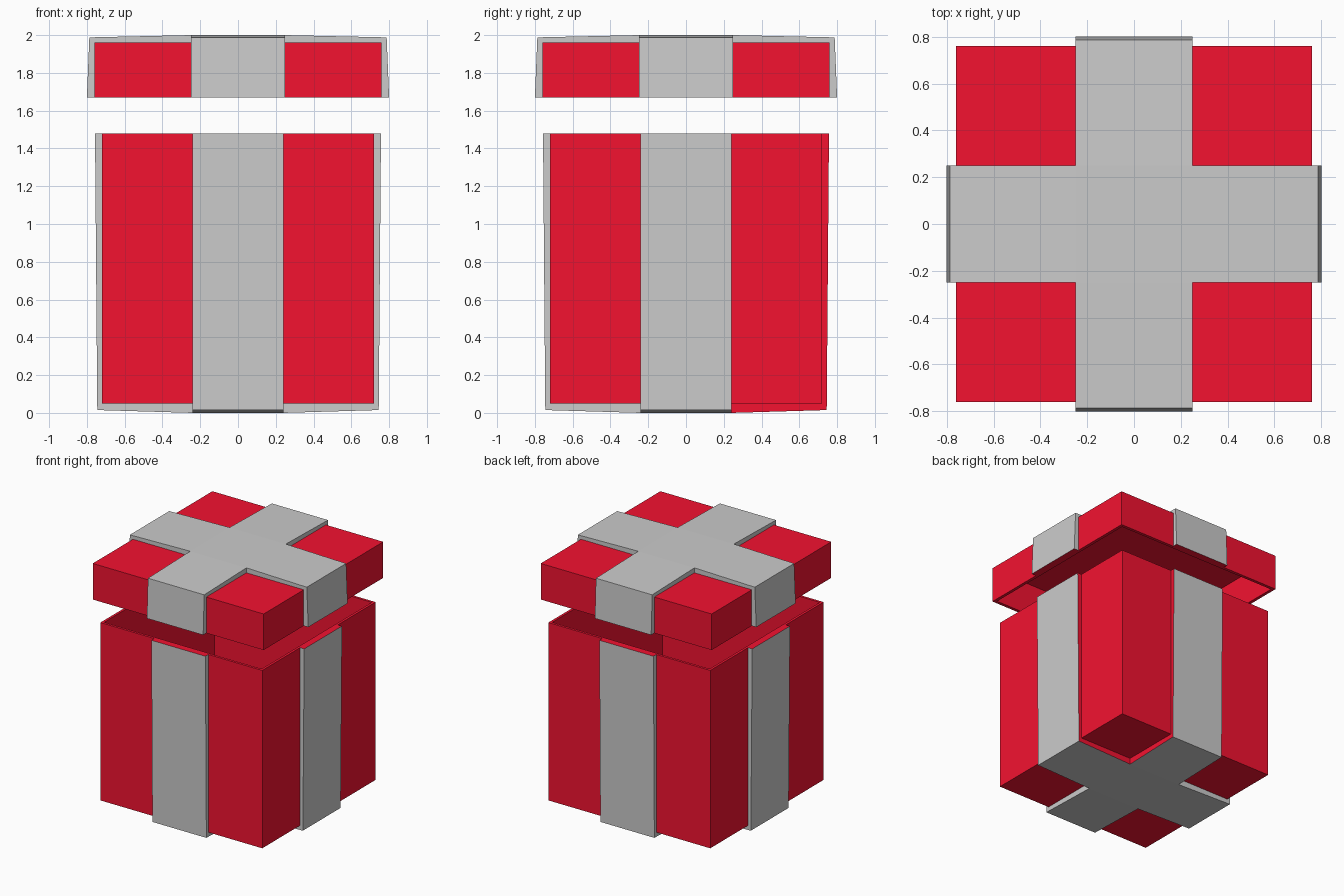
import bpy
import bmesh
from mathutils import Matrix, Vector

if "Cube" in bpy.data.objects:
    bpy.data.objects.remove(bpy.data.objects["Cube"])

RED, GREY = 0, 1
red_mat = bpy.data.materials.new("red_card")
red_mat.diffuse_color = (0.9, 0.006, 0.03, 1.0)
red_mat.use_nodes = True
red_mat.node_tree.nodes["Principled BSDF"].inputs["Base Color"].default_value = red_mat.diffuse_color


def emit(bm, keep, name, mat):
    """Make an object from the faces tagged with one colour."""
    part = bm.copy()
    bmesh.ops.delete(part, geom=[f for f in part.faces if f.material_index != keep],
                     context='FACES')
    for f in part.faces:
        f.material_index = 0
    mesh = bpy.data.meshes.new(name)
    part.to_mesh(mesh)
    part.free()
    obj = bpy.data.objects.new(name, mesh)
    bpy.context.collection.objects.link(obj)
    if mat:
        mesh.materials.append(mat)


def open_box(name, a, h, r_rim, r_cap, inner, rim, cap, edge, centre, floor, red_sides=()):
    """Hollow box with a raised ribbon cross; one quarter is built four times."""
    bm = bmesh.new()

    for k in range(4):
        turn = Matrix.Rotation(k * 1.5707963267948966, 3, 'Z')

        def face(col, *pts):
            f = bm.faces.new([bm.verts.new(turn @ Vector(p)) for p in pts])
            f.material_index = col

        # red corner block: closed end and two outer walls
        face(RED, (h, h, cap), (a, h, cap), (a, a, cap), (h, a, cap))
        face(RED, (a, h, rim), (a, a, rim), (a, a, cap), (a, h, cap))
        face(RED, (a, a, rim), (h, a, rim), (h, a, cap), (a, a, cap))
        # ribbon arm: outer strip and end strip
        face(GREY, (r_rim, -h, rim), (r_rim, h, rim), (r_cap, h, edge), (r_cap, -h, edge))
        face(GREY, (h, -h, centre), (r_cap, -h, edge), (r_cap, h, edge), (h, h, centre))
        # ribbon thickness on both sides
        for s in (-1, 1):
            col = RED if (k, s) in red_sides else GREY
            y = s * h
            face(col, (a, y, rim), (r_rim, y, rim), (r_cap, y, edge), (a, y, cap))
            face(col, (a, y, cap), (r_cap, y, edge), (h, y, centre), (h, y, cap))
        # rim and inner wall
        face(RED, (inner, -inner, rim), (a, -a, rim), (a, -h, rim), (inner, -h, rim))
        face(RED, (inner, -h, rim), (r_rim, -h, rim), (r_rim, h, rim), (inner, h, rim))
        face(RED, (inner, h, rim), (a, h, rim), (a, a, rim), (inner, inner, rim))
        face(RED, (inner, -inner, rim), (inner, -h, rim), (inner, h, rim),
             (inner, inner, rim), (inner, inner, floor), (inner, -inner, floor))

    # ribbon crossing and inner floor
    for col, s, z in ((GREY, h, centre), (RED, inner, floor)):
        f = bm.faces.new([bm.verts.new((x * s, y * s, z))
                          for x, y in ((-1, -1), (1, -1), (1, 1), (-1, 1))])
        f.material_index = col

    bmesh.ops.remove_doubles(bm, verts=bm.verts, dist=0.0005)
    bmesh.ops.recalc_face_normals(bm, faces=bm.faces)
    emit(bm, RED, name, red_mat)
    emit(bm, GREY, name + "_ribbon", None)
    bm.free()


# gift box; the ribbon edges in one corner are red
open_box("box", a=0.72, h=0.24, r_rim=0.757, r_cap=0.745, inner=0.70,
         rim=1.48, cap=0.05, edge=0.015, centre=0.0, floor=0.07,
         red_sides={(0, 1), (1, -1)})
# lid hovering above the box
open_box("lid", a=0.76, h=0.25, r_rim=0.80, r_cap=0.787, inner=0.735,
         rim=1.67, cap=1.96, edge=1.988, centre=2.0, floor=1.935)
